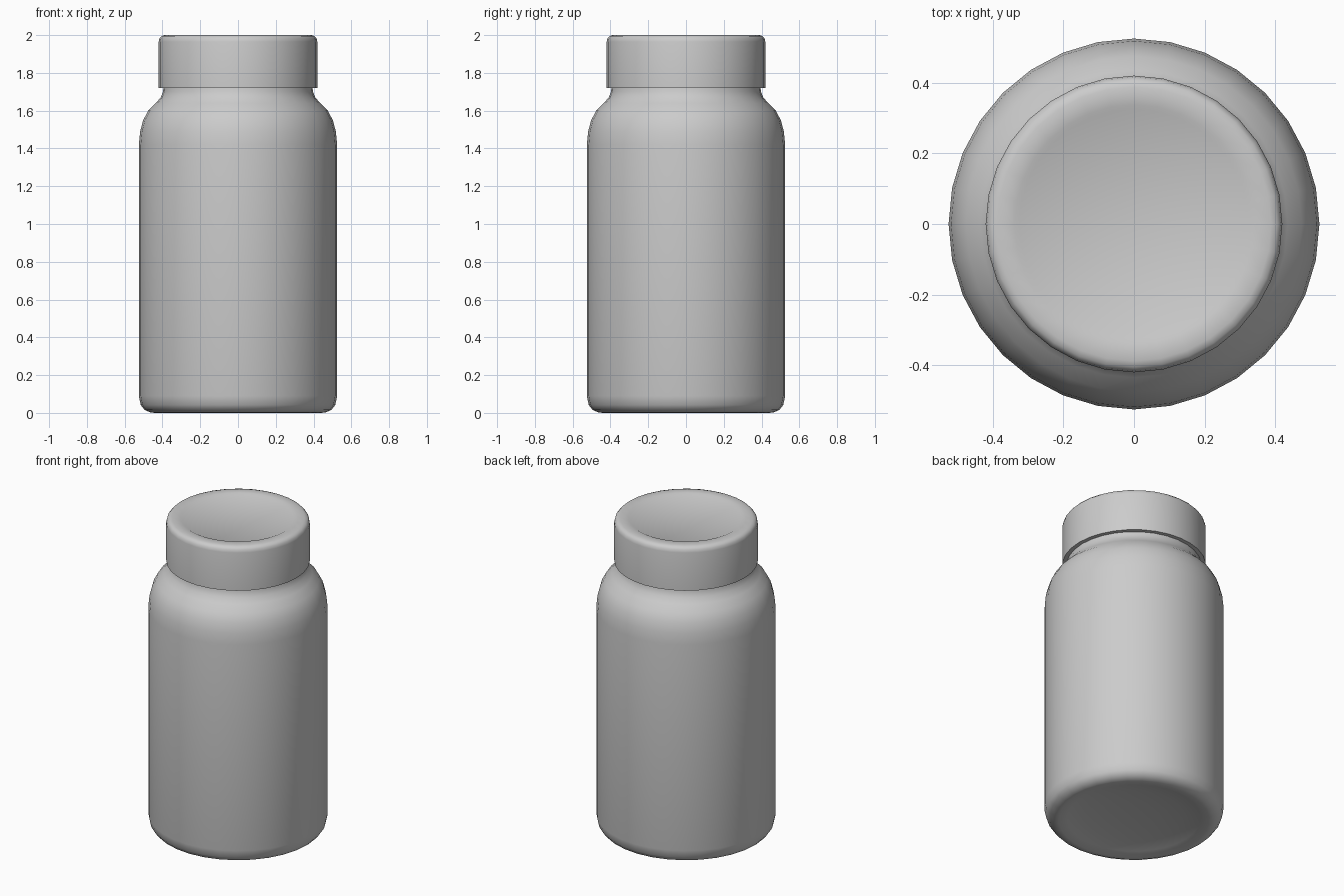
import bpy, math

if "Cube" in bpy.data.objects:
    bpy.data.objects.remove(bpy.data.objects["Cube"])

SIDES = 32

def lathe(name, profile, angle=35):
    """Revolve an (r, z) profile around z; r = 0 makes a pole."""
    verts, faces, rings = [], [], []
    for r, z in profile:
        n = 1 if r == 0 else SIDES
        start = len(verts)
        rings.append([start + (i % n) for i in range(SIDES)])
        verts += [(r * math.cos(2 * math.pi * i / SIDES),
                   r * math.sin(2 * math.pi * i / SIDES), z) for i in range(n)]
    for a, b in zip(rings, rings[1:]):
        for i in range(SIDES):
            j = (i + 1) % SIDES
            faces.append(list(dict.fromkeys((a[i], a[j], b[j], b[i]))))
    mesh = bpy.data.meshes.new(name)
    mesh.from_pydata(verts, [], faces)
    mesh.update()
    ob = bpy.data.objects.new(name, mesh)
    bpy.context.collection.objects.link(ob)
    bpy.ops.object.select_all(action='DESELECT')
    ob.select_set(True)
    bpy.context.view_layer.objects.active = ob
    bpy.ops.object.shade_smooth_by_angle(angle=math.radians(angle))
    return ob

# Bottle body: hollowed base, rounded foot, straight wall, shoulder and neck
lathe("bottle_body", [
    (0, 0.045), (0.15, 0.041), (0.29, 0.031), (0.39, 0.014), (0.44, 0.0),
    (0.465, 0.003), (0.495, 0.016), (0.515, 0.042), (0.525, 0.09),
    (0.525, 1.42), (0.518, 1.49), (0.502, 1.55), (0.475, 1.60),
    (0.435, 1.64), (0.409, 1.67), (0.397, 1.70), (0.393, 1.74),
    (0.393, 1.90), (0, 1.90)])

# Screw cap: open skirt, rounded rim, shallow recessed top panel
lathe("cap", [
    (0.395, 1.90), (0.395, 1.72), (0.42, 1.72), (0.42, 1.965),
    (0.416, 1.983), (0.405, 1.995), (0.388, 2.0), (0.338, 2.0),
    (0.325, 1.993), (0, 1.993)], angle=40)
